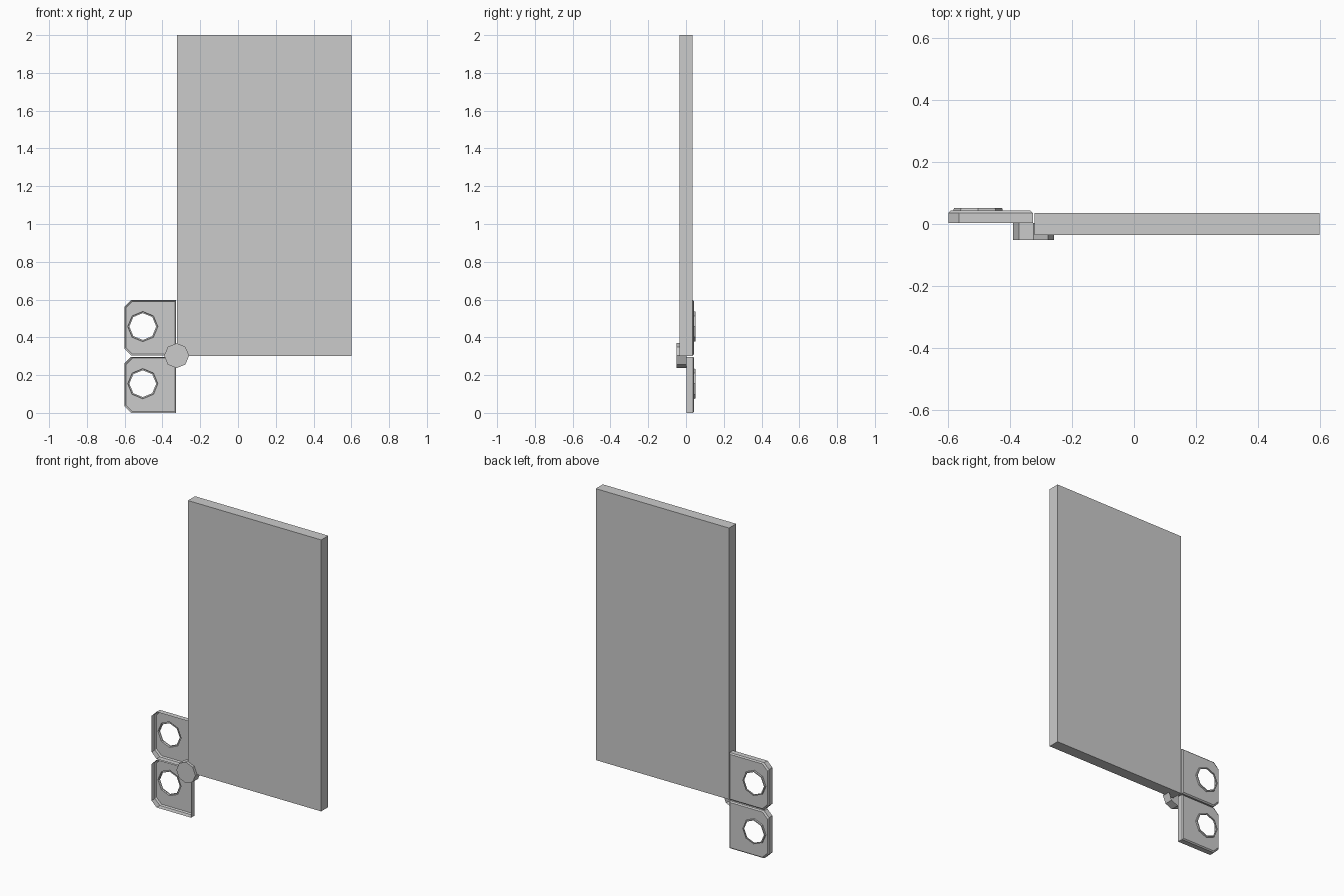
import bpy, bmesh, math

if "Cube" in bpy.data.objects:
    bpy.data.objects.remove(bpy.data.objects["Cube"])


def finish(name, bm):
    bmesh.ops.recalc_face_normals(bm, faces=bm.faces)
    mesh = bpy.data.meshes.new(name)
    bm.to_mesh(mesh)
    bm.free()
    obj = bpy.data.objects.new(name, mesh)
    bpy.context.collection.objects.link(obj)
    return obj


def octagon(cx, cz, r):
    return [(cx + r * math.cos(i * math.pi / 4), cz + r * math.sin(i * math.pi / 4)) for i in range(8)]


def loft(bm, rings):
    """Join (outline, y) rings with quads; return the vertex loops."""
    loops = [[bm.verts.new((x, y, z)) for x, z in pts] for pts, y in rings]
    for a, b in zip(loops, loops[1:]):
        for i in range(len(a)):
            j = (i + 1) % len(a)
            bm.faces.new((a[i], a[j], b[j], b[i]))
    return loops


def outline(x0, x1, z0, z1, c, inset=0.0):
    """Rectangle with its two left corners cut off."""
    x0, x1, z0, z1 = x0 + inset, x1 - inset, z0 + inset, z1 - inset
    return [(x0 + c, z0), (x1, z0), (x1, z1), (x0 + c, z1), (x0, z1 - c), (x0, z0 + c)]


# main panel
bm = bmesh.new()
rect = [(-0.322, 0.302), (0.6, 0.302), (0.6, 2.0), (-0.322, 2.0)]
loops = loft(bm, [(rect, -0.035), (rect, 0.035)])
for loop in loops:
    bm.faces.new(loop)
finish("panel", bm)

# two pressed tabs: shells open to the front, with a raised collar round each hole
for name, z0, z1 in (("lower_tab", 0.0, 0.297), ("upper_tab", 0.304, 0.598)):
    bm = bmesh.new()
    box = (-0.6, -0.327, z0, z1, 0.034)
    shell = loft(bm, [(outline(*box), 0.003), (outline(*box), 0.036),
                      (outline(*box, inset=0.007), 0.043)])
    cz = (z0 + z1) / 2 + 0.006
    collar = loft(bm, [(octagon(-0.504, cz, 0.08), 0.043), (octagon(-0.504, cz, 0.078), 0.051),
                       (octagon(-0.504, cz, 0.071), 0.051), (octagon(-0.504, cz, 0.071), 0.043)])
    # back face with the hole left open
    edges = [bm.edges.get((l[i], l[(i + 1) % len(l)]))
             for l in (shell[-1], collar[0]) for i in range(len(l))]
    bmesh.ops.triangle_fill(bm, edges=edges, use_beauty=True)
    finish(name, bm)

# eight-sided pivot cap, open at the back
bm = bmesh.new()
cap = octagon(-0.325, 0.303, 0.066)
loops = loft(bm, [(cap, -0.051), (cap, 0.003)])
bm.faces.new(loops[0])
finish("pivot_cap", bm)
